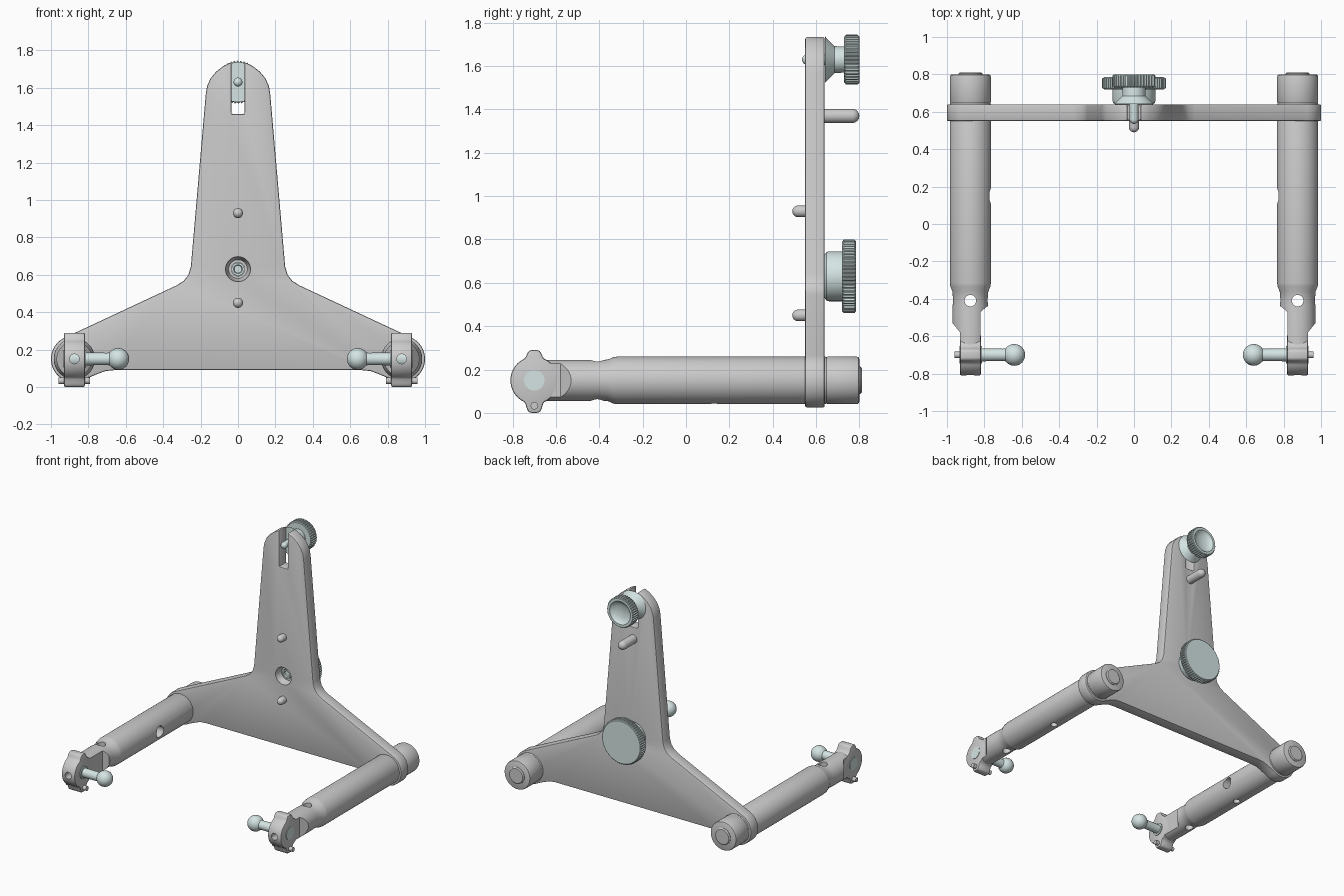
import bpy, bmesh
from math import pi, cos, sin, radians

if "Cube" in bpy.data.objects:
    bpy.data.objects.remove(bpy.data.objects["Cube"])

teal = bpy.data.materials.new("pale_teal")
teal.diffuse_color = (0.66, 0.78, 0.77, 1)
teal.use_nodes = True
teal.node_tree.nodes["Principled BSDF"].inputs["Base Color"].default_value = teal.diffuse_color


def place(axis, t, u, v):
    # t runs along the axis, u and v across it
    return {'X': (t, u, v), 'Y': (u, t, v), 'Z': (u, v, t)}[axis]


def to_object(name, bm, mat=None):
    bmesh.ops.recalc_face_normals(bm, faces=bm.faces)
    me = bpy.data.meshes.new(name)
    bm.to_mesh(me)
    bm.free()
    ob = bpy.data.objects.new(name, me)
    bpy.context.collection.objects.link(ob)
    if mat:
        me.materials.append(mat)
    return ob


def lathe(name, profile, axis, centre, seg=48, mat=None, knurl=()):
    """Revolve (radius, position) points; rings listed in knurl get teeth."""
    bm = bmesh.new()
    rings = []
    for k, (r, t) in enumerate(profile):
        if r == 0:
            rings.append([bm.verts.new(place(axis, t, *centre))] * seg)
            continue
        ring = []
        for i in range(seg):
            a = 2 * pi * i / seg
            q = r - (0.007 if k in knurl and i % 4 > 1 else 0)
            ring.append(bm.verts.new(place(axis, t, centre[0] + q * cos(a), centre[1] + q * sin(a))))
        rings.append(ring)
    for A, B in zip(rings, rings[1:]):
        for i in range(seg):
            j = (i + 1) % seg
            bm.faces.new(list(dict.fromkeys((A[i], A[j], B[j], B[i]))))
    return to_object(name, bm, mat)


def rod(name, r, a, b, axis, centre, mat=None, seg=32):
    return lathe(name, [(0, a), (r, a), (r, b), (0, b)], axis, centre, seg, mat)


def peg(name, r, base, tip, z, mat=None):
    # round-ended peg along y
    d = 1 if tip > base else -1
    dome = [(r * cos(a), tip - d * r * (1 - sin(a))) for a in (0, .4, .8, 1.2)]
    return lathe(name, [(0, base), (r, base)] + dome + [(0, tip)], 'Y', (0, z), 24, mat)


def prism(name, pts, axis, a, b):
    bm = bmesh.new()
    lo = [bm.verts.new(place(axis, a, *p)) for p in pts]
    hi = [bm.verts.new(place(axis, b, *p)) for p in pts]
    bm.faces.new(lo)
    bm.faces.new(hi[::-1])
    for i in range(len(pts)):
        j = (i + 1) % len(pts)
        bm.faces.new((lo[i], lo[j], hi[j], hi[i]))
    return to_object(name, bm)


def finish(ob, bevel=0, cutters=(), mirror=False):
    if bevel:
        m = ob.modifiers.new("bevel", 'BEVEL')
        m.width, m.segments, m.limit_method, m.angle_limit = bevel, 2, 'ANGLE', radians(50)
    for c in cutters:
        m = ob.modifiers.new("cut", 'BOOLEAN')
        m.operation, m.solver, m.object = 'DIFFERENCE', 'EXACT', c
    if mirror:
        m = ob.modifiers.new("mirror", 'MIRROR')
        m.use_mirror_merge = False
    bpy.context.view_layer.update()
    dg = bpy.context.evaluated_depsgraph_get()
    me = bpy.data.meshes.new_from_object(ob.evaluated_get(dg))
    ob.modifiers.clear()
    ob.data = me
    for c in cutters:
        bpy.data.objects.remove(c)
    me.polygons.foreach_set("use_smooth", [True] * len(me.polygons))
    me.set_sharp_from_angle(angle=radians(32))


def arc(cx, cy, r, a0, a1, n):
    return [(cx + r * cos(radians(a0 + (a1 - a0) * i / n)),
             cy + r * sin(radians(a0 + (a1 - a0) * i / n))) for i in range(n + 1)]


AX, AZ, HY = 0.875, 0.15, -0.70   # arm axis and head position

# back plate: half outline mirrored, with an open slot at the top
half = [(0.66, 0.09), (0.71, 0.085), (0.76, 0.066)]
half += arc(AX, AZ, 0.125, -125, 65, 24)
half += [(0.325, 0.545), (0.29, 0.568), (0.265, 0.60), (0.252, 0.645)]
half += [(0.172, 1.57), (0.165, 1.61), (0.147, 1.65), (0.118, 1.685), (0.08, 1.715), (0.036, 1.737), (0.036, 1.46)]
plate = prism("back_plate", half + [(-x, z) for x, z in half[::-1]], 'Y', 0.55, 0.64)
bore = lathe("bore_cutter", [(0, 0.5), (0.07, 0.5), (0.066, 0.56), (0.05, 0.60), (0.036, 0.60), (0.036, 0.7), (0, 0.7)],
             'Y', (0, 0.63))
finish(plate, 0.008, [bore])

# plate pegs
for name, r, base, tip, z in (("upper_front_peg", 0.027, 0.57, 0.49, 0.93),
                              ("lower_front_peg", 0.027, 0.57, 0.49, 0.45),
                              ("rear_peg", 0.033, 0.62, 0.80, 1.37)):
    finish(peg(name, r, base, tip, z))

# large clamp knob and its screw
knob = lathe("large_knob", [(0, 0.64), (0.10, 0.64), (0.112, 0.648), (0.115, 0.66), (0.115, 0.72), (0.16, 0.72),
                            (0.17, 0.728), (0.17, 0.777), (0.16, 0.785), (0, 0.785)],
             'Y', (0, 0.63), 240, teal, (6, 7))
finish(knob)
finish(lathe("large_knob_screw", [(0, 0.60), (0.02, 0.60), (0.024, 0.588), (0.034, 0.588), (0.034, 0.66), (0, 0.66)],
             'Y', (0, 0.63), 32, teal))

# small dished knob and its slot screw
knob = lathe("small_knob", [(0, 0.641), (0.107, 0.641), (0.062, 0.685), (0.06, 0.73), (0.105, 0.73), (0.115, 0.738),
                            (0.115, 0.792), (0.107, 0.80), (0.088, 0.80), (0.078, 0.788), (0.05, 0.775), (0, 0.77)],
             'Y', (0, 1.63), 160, teal, (5, 6))
finish(knob)
finish(peg("small_knob_screw", 0.024, 0.66, 0.535, 1.63, teal))

# arms: turned tube, flattened on both sides at the front, cross drilled
arm = lathe("arm_tube", [(0, 0.80), (0.098, 0.80), (0.107, 0.796), (0.11, 0.786), (0.11, 0.655), (0.107, 0.648),
                         (0.11, 0.64), (0.11, -0.315), (0.107, -0.335), (0.096, -0.36), (0.092, -0.41),
                         (0.095, -0.44), (0.095, -0.66), (0, -0.66)], 'Y', (AX, AZ), 64)
inner = prism("inner_flat_cutter", [(0.70, -0.44), (0.785, -0.44), (0.82, -0.47), (0.82, -0.9), (0.70, -0.9)],
              'Z', -0.1, 0.4)
outer = prism("outer_flat_cutter", [(1.05, -0.53), (0.97, -0.53), (0.93, -0.58), (0.93, -0.9), (1.05, -0.9)],
              'Z', -0.1, 0.4)
cutters = [inner, outer,
           rod("pin_hole_cutter", 0.031, -0.1, 0.4, 'Z', (AX, -0.41)),
           rod("side_hole_cutter", 0.043, 0.7, 0.83, 'X', (0.15, AZ)),
           rod("bottom_hole_cutter", 0.025, -0.1, 0.10, 'Z', (AX, 0.13))]
finish(arm, 0, cutters, True)

# rear end caps
finish(lathe("arm_end_cap", [(0, 0.79), (0.064, 0.79), (0.064, 0.804), (0.056, 0.811), (0, 0.811)],
             'Y', (AX, AZ), 48), mirror=True)

# arm heads: round eye with an ear above and below
pts = []
for i in range(72):
    a = i * 5
    ear = max(0.0, min(1.0, (22 - min(abs(a - 90), abs(a - 270))) / 12))
    r = 0.11 + ear * (0.03 if a < 180 else 0.04)
    pts.append((HY + r * cos(radians(a)), AZ + r * sin(radians(a))))
head = prism("arm_head", pts, 'X', 0.819, 0.931)
finish(head, 0.008, [rod("front_hole_cutter", 0.026, -0.9, -0.735, 'Y', (AX, AZ))], True)

# small cross pins through the lower ears
finish(rod("ear_pin", 0.017, 0.79, 0.96, 'X', (HY, 0.033), seg=20), mirror=True)

# ball-ended pins through the eyes, balls facing inward
ball = [(0.058 * sin(pi * i / 20), 0.64 - 0.058 * cos(pi * i / 20)) for i in range(1, 17)]
finish(lathe("ball_pin", [(0, 0.582)] + ball + [(0.033, 0.70), (0.034, 0.812), (0.047, 0.812), (0.047, 0.934),
                                               (0, 0.934)], 'X', (HY, AZ), 40, teal), mirror=True)
